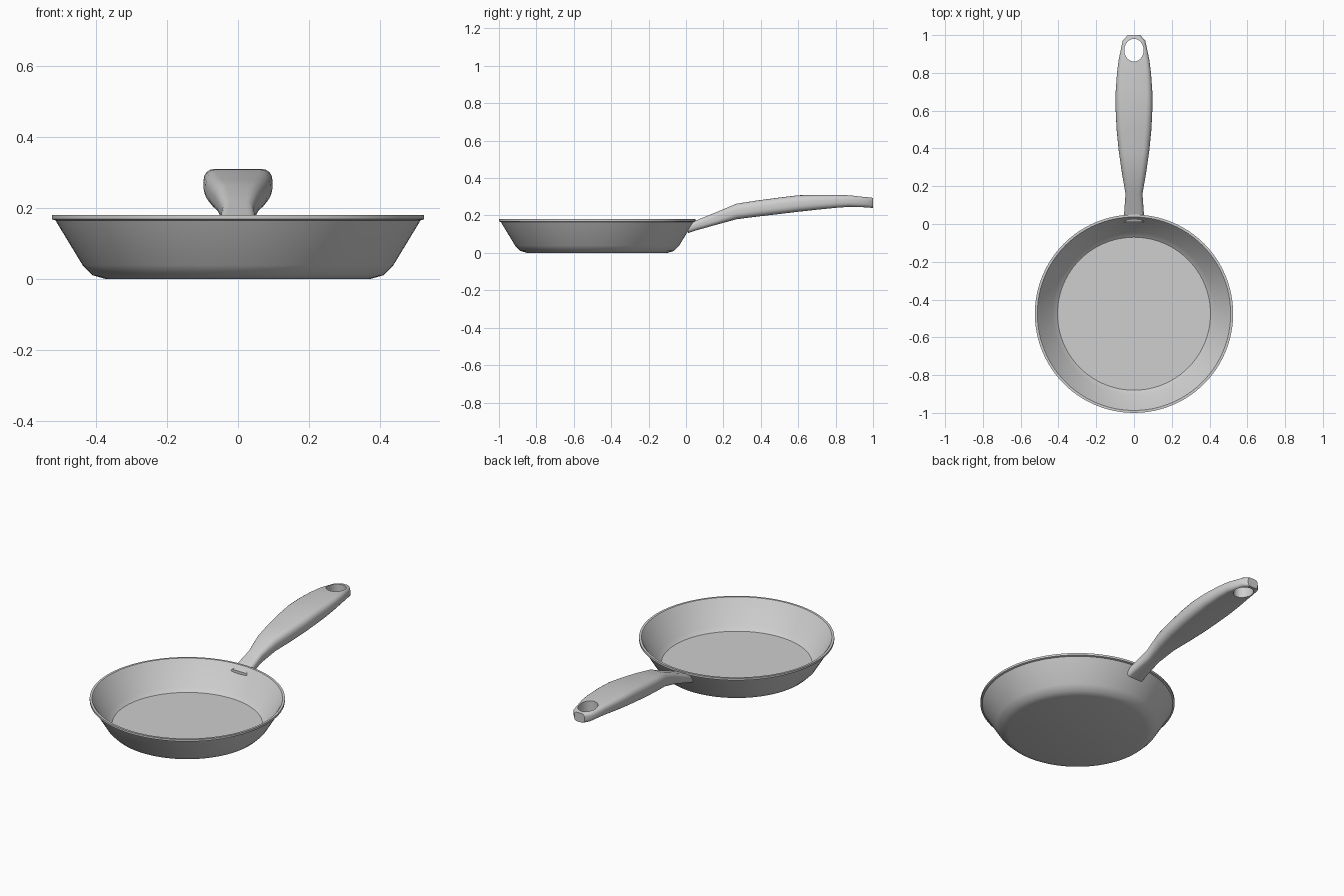
import bpy, bmesh, math

cube = bpy.data.objects.get("Cube")
if cube:
    bpy.data.objects.remove(cube, do_unlink=True)

GREY = (0.62, 0.62, 0.62, 1)
metal = bpy.data.materials.new("light grey metal")
metal.use_nodes = True
metal.diffuse_color = GREY
metal.node_tree.nodes["Principled BSDF"].inputs["Base Color"].default_value = GREY


def select_only(obj):
    bpy.ops.object.select_all(action='DESELECT')
    obj.select_set(True)
    bpy.context.view_layer.objects.active = obj


def finish(name, bm):
    bmesh.ops.recalc_face_normals(bm, faces=bm.faces)
    mesh = bpy.data.meshes.new(name)
    bm.to_mesh(mesh)
    bm.free()
    mesh.materials.append(metal)
    obj = bpy.data.objects.new(name, mesh)
    bpy.context.collection.objects.link(obj)
    return obj


def smooth(obj, degrees):
    select_only(obj)
    bpy.ops.object.shade_smooth_by_angle(angle=math.radians(degrees))


def skin(bm, rings):
    """Bridge equal closed loops of points; return the vertex loops."""
    loops = [[bm.verts.new(p) for p in ring] for ring in rings]
    for a, b in zip(loops, loops[1:]):
        n = len(a)
        for i in range(n):
            j = (i + 1) % n
            bm.faces.new((a[i], a[j], b[j], b[i]))
    bm.faces.new(loops[0])
    bm.faces.new(loops[-1])
    return loops


def circle(r, z, y, n, stretch=1):
    return [(r * math.cos(t), y + stretch * r * math.sin(t), z)
            for t in (2 * math.pi * i / n for i in range(n))]


# Pan body: (radius, height) from underside, over the rim, to the inner floor
PROFILE = [(.375, 0), (.41, .01), (.438, .038), (.515, .165), (.525, .168),
           (.525, .18), (.512, .18), (.505, .172), (.43, .046), (.405, .026)]
bm = bmesh.new()
skin(bm, [circle(r, z, -.475, 96) for r, z in PROFILE])
smooth(finish("pan_body", bm), 30)


# Handle: (y, half width, bottom, top) of rounded sections
STATIONS = [(.01, .055, .106, .155), (.06, .052, .122, .176),
            (.16, .045, .15, .217), (.27, .064, .18, .263),
            (.38, .08, .194, .28), (.5, .092, .208, .296),
            (.6, .097, .22, .308), (.7, .097, .231, .31),
            (.8, .09, .241, .31), (.87, .081, .246, .308),
            (.97, .06, .243, .298), (1, .033, .24, .294)]


def section(y, half, low, high):
    r = min(.38 * (high - low), .5 * half)
    mid, tall = (low + high) / 2, (high - low) / 2
    points = []
    for corner, (sx, sz) in enumerate([(1, 1), (-1, 1), (-1, -1), (1, -1)]):
        for k in range(5):
            t = (corner + k / 4) * math.pi / 2
            points.append((sx * (half - r) + r * math.cos(t), y,
                           mid + sz * (tall - r) + r * math.sin(t)))
    return points


bm = bmesh.new()
skin(bm, [section(*s) for s in STATIONS])
handle = finish("handle", bm)

# Oval hanging hole through the handle
bm = bmesh.new()
skin(bm, [circle(.051, z, .92, 40, 1.18) for z in (.1, .5)])
cutter = finish("hole_cutter", bm)
cutter.hide_render = True
cut = handle.modifiers.new("hanging hole", 'BOOLEAN')
cut.operation = 'DIFFERENCE'
cut.solver = 'EXACT'
cut.object = cutter
select_only(handle)
bpy.ops.object.modifier_apply(modifier=cut.name)
bpy.data.objects.remove(cutter, do_unlink=True)
smooth(handle, 35)
